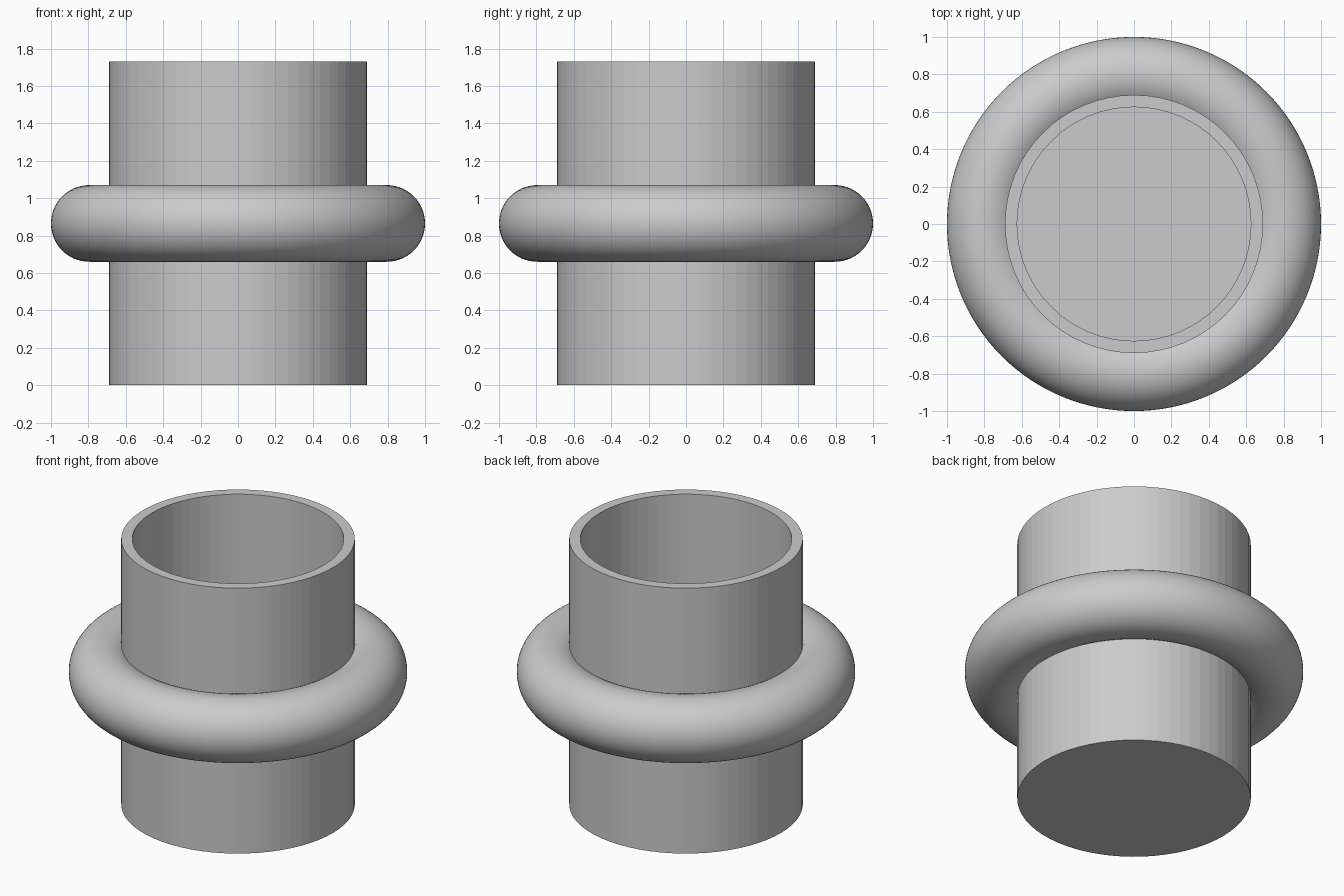
import bpy
import bmesh
from math import tau, pi, cos, sin

old = bpy.data.objects.get("Cube")
if old:
    bpy.data.objects.remove(old, do_unlink=True)

HEIGHT, OUTER, INNER, FLOOR = 1.73, 0.69, 0.625, 0.07
RING_MAJOR, RING_MINOR = 0.795, 0.205

# Single plain grey
grey = bpy.data.materials.new("plain_grey")
grey.use_nodes = True
colour = (0.6, 0.6, 0.6, 1)
grey.diffuse_color = colour
grey.node_tree.nodes["Principled BSDF"].inputs["Base Color"].default_value = colour


def lathe(name, profile, steps, closed=False, smooth=False):
    """Revolve (radius, z) points about z; an open profile gets end caps."""
    bm = bmesh.new()
    rings = [[bm.verts.new((r * cos(tau * i / steps), r * sin(tau * i / steps), z))
              for i in range(steps)] for r, z in profile]
    pairs = list(zip(rings, rings[1:]))
    if closed:
        pairs.append((rings[-1], rings[0]))
    else:
        bm.faces.new(rings[0][::-1])
        bm.faces.new(rings[-1])
    for a, b in pairs:
        for i in range(steps):
            j = (i + 1) % steps
            bm.faces.new((a[i], a[j], b[j], b[i]))
    bmesh.ops.recalc_face_normals(bm, faces=bm.faces)
    for face in bm.faces:
        face.smooth = smooth
    mesh = bpy.data.meshes.new(name)
    bm.to_mesh(mesh)
    bm.free()
    mesh.materials.append(grey)
    obj = bpy.data.objects.new(name, mesh)
    bpy.context.collection.objects.link(obj)
    return obj


# Hollow cup: outer wall, flat rim, inner wall and floor
lathe("cup_body", [(OUTER, 0), (OUTER, HEIGHT), (INNER, HEIGHT), (INNER, FLOOR)], 64)

# Rounded ring around the middle; its inner side stops inside the cup wall
ARC = 40
limit = 2.28  # angle at which the ring surface is buried in the wall
section = [(RING_MAJOR + RING_MINOR * cos(a), HEIGHT / 2 + RING_MINOR * sin(a))
           for a in (-limit + 2 * limit * i / ARC for i in range(ARC + 1))]
lathe("ring_band", section, 128, closed=True, smooth=True)
